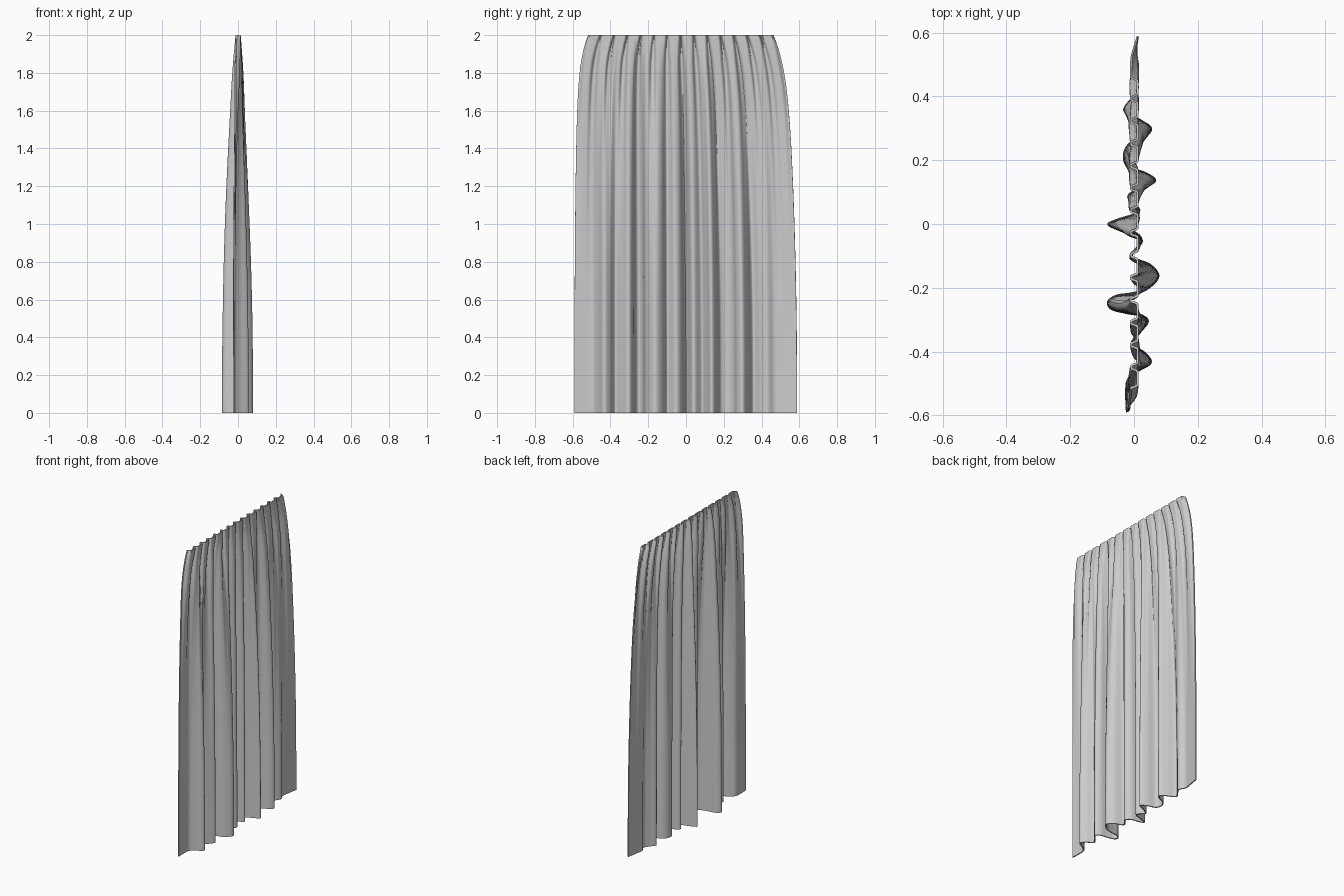
import bpy, bmesh, math

if "Cube" in bpy.data.objects:
    bpy.data.objects.remove(bpy.data.objects["Cube"])

# Hem line seen from above: (y, x), folds from one side to the other
HEM = [(-.59, -.022), (-.54, -.024), (-.49, -.02), (-.462, .01), (-.435, .052), (-.405, .034),
       (-.375, -.006), (-.34, .018), (-.305, .043), (-.285, .02), (-.278, -.025), (-.266, -.07),
       (-.244, -.081), (-.225, -.055), (-.218, -.01), (-.205, .038), (-.165, .076), (-.128, .05),
       (-.1, -.008), (-.055, .024), (-.025, .0), (-.014, -.055), (0, -.08), (.014, -.05),
       (.04, .016), (.085, -.018), (.112, .02), (.135, .066), (.16, .035), (.18, -.02),
       (.22, -.031), (.255, -.01), (.275, .035), (.3, .053), (.325, .02), (.355, -.03),
       (.395, -.006), (.43, .012), (.47, -.006), (.52, .0), (.588, .012)]
STEPS, ROWS, PLEATS = 10, 56, 14


def catmull(a, b, c, d, t):
    return .5 * (2*b + (c - a)*t + (2*a - 5*b + 4*c - d)*t*t + (3*b - a - 3*c + d)*t**3)


def smooth_line(pts):
    out = []
    for i in range(len(pts) - 1):
        q = [pts[max(0, min(len(pts) - 1, i + k))] for k in (-1, 0, 1, 2)]
        for s in range(STEPS):
            out.append([catmull(*(p[k] for p in q), s / STEPS) for k in (0, 1)])
    return out + [list(pts[-1])]


def pleat(u, z):
    # gathered header: broad ridges with narrow valleys
    ph = (u * PLEATS) % 1.0
    d = min(ph, 1 - ph)
    w = .13 + .1 * min(1, (2 - z) / .15)
    valley = math.exp(-(d / w) ** 4)
    fade = max(0, (z - .5) / 1.5) ** 1.3
    bulge = 1 + .5 * math.exp(-((z - 1.8) / .2) ** 2)
    return (.009 - .017 * valley) * fade * bulge


line = smooth_line(HEM)
bm = bmesh.new()
grid = []
for r in range(ROWS + 1):
    z = 2 * (1 - (1 - r / ROWS) ** 1.6)          # denser towards the header
    h = z / 2
    amp = 1 - h ** 2.2
    left = -.59 + .025 * h ** 3 + .047 * h ** 16
    right = .588 - .065 * h ** 2.2 - .06 * h ** 12
    row = []
    for y, x in line:
        u = (y + .59) / 1.178
        row.append(bm.verts.new((x * amp + pleat(u, z), left + (right - left) * u, z)))
    grid.append(row)
for a, b in zip(grid, grid[1:]):
    for i in range(len(a) - 1):
        bm.faces.new((a[i], a[i + 1], b[i + 1], b[i]))

# Curtain cloth
mesh = bpy.data.meshes.new("curtain")
bm.to_mesh(mesh)
bm.free()
curtain = bpy.data.objects.new("curtain", mesh)
bpy.context.collection.objects.link(curtain)
mod = curtain.modifiers.new("thickness", 'SOLIDIFY')
mod.thickness = .007
mod.offset = 0
bpy.context.view_layer.objects.active = curtain
curtain.select_set(True)
bpy.ops.object.modifier_apply(modifier=mod.name)
bpy.ops.object.shade_smooth_by_angle(angle=math.radians(50))
